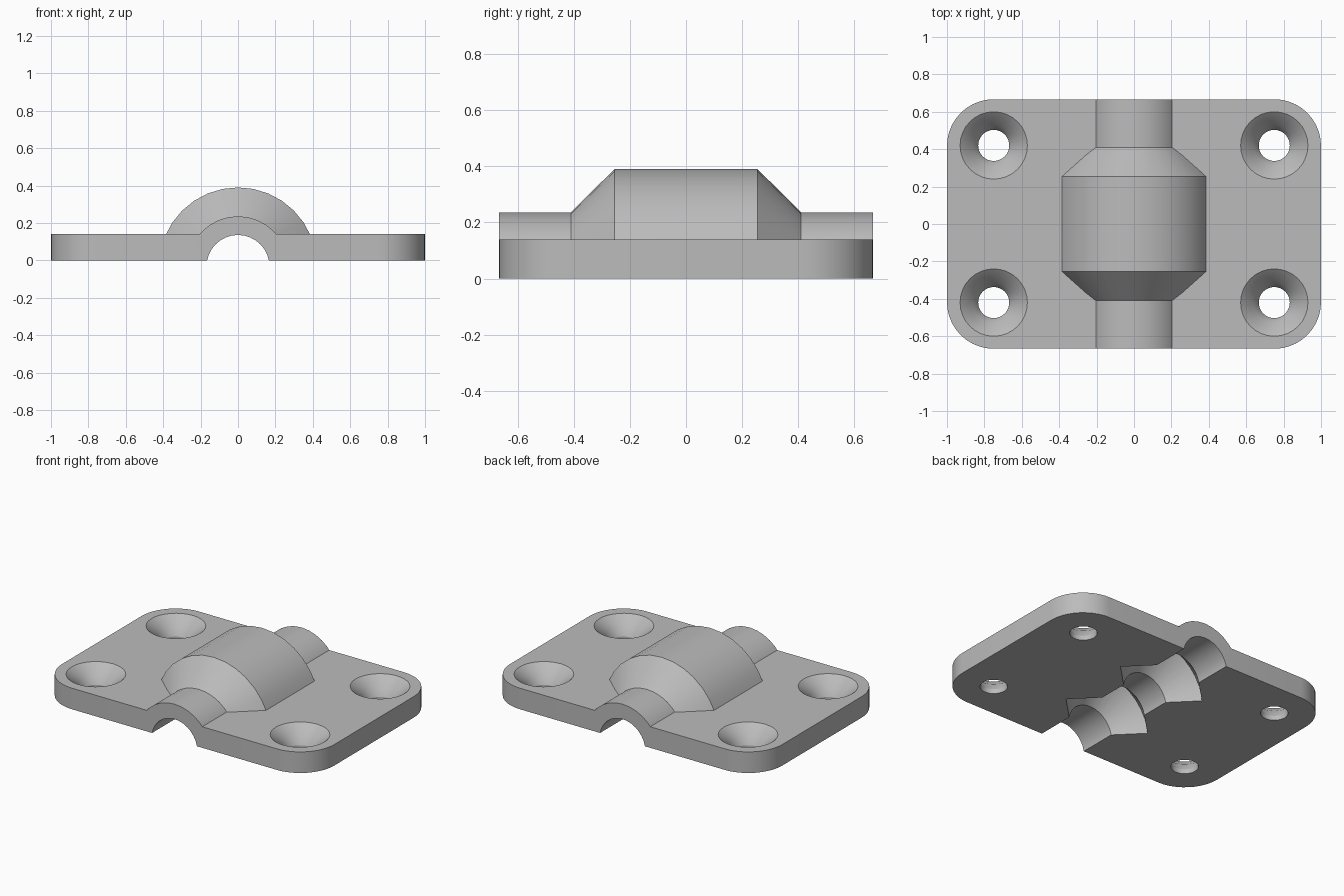
import bpy, bmesh
from math import sin, cos, pi, radians
from mathutils import Matrix

cube = bpy.data.objects.get("Cube")
if cube:
    bpy.data.objects.remove(cube, do_unlink=True)

grey = bpy.data.materials.new("light_grey")
grey.use_nodes = True
grey.diffuse_color = (0.5, 0.5, 0.5, 1)
grey.node_tree.nodes["Principled BSDF"].inputs["Base Color"].default_value = grey.diffuse_color

HALF_Y, THICK, AXIS_Z, SIDES = 0.667, 0.14, -0.032, 32


def finish(name, bm):
    bmesh.ops.recalc_face_normals(bm, faces=bm.faces)
    mesh = bpy.data.meshes.new(name)
    bm.to_mesh(mesh)
    bm.free()
    mesh.materials.append(grey)
    obj = bpy.data.objects.new(name, mesh)
    bpy.context.collection.objects.link(obj)
    return obj


def lathe(name, profile, matrix):
    """Closed solid turned about z from (radius, height) pairs."""
    bm = bmesh.new()
    rings = [[bm.verts.new((r * cos(2 * pi * i / SIDES), r * sin(2 * pi * i / SIDES), h))
              for i in range(SIDES)] for r, h in profile]
    for low, high in zip(rings, rings[1:]):
        for i in range(SIDES):
            j = (i + 1) % SIDES
            bm.faces.new((low[i], low[j], high[j], high[i]))
    bm.faces.new(rings[0])
    bm.faces.new(rings[-1])
    bm.transform(matrix)
    return finish(name, bm)


def combine(target, other, operation):
    mod = target.modifiers.new(operation.lower(), 'BOOLEAN')
    mod.operation, mod.solver, mod.object = operation, 'EXACT', other
    bpy.context.view_layer.objects.active = target
    bpy.ops.object.modifier_apply(modifier=mod.name)
    bpy.data.objects.remove(other, do_unlink=True)


def mirrored(half):
    return [(r, -y) for r, y in reversed(half)] + half


# Rounded rectangular plate, left long below so the trim gives a clean base
bm = bmesh.new()
corner, steps = 0.25, 10
outline = []
for k, (sx, sy) in enumerate([(1, 1), (-1, 1), (-1, -1), (1, -1)]):
    for i in range(steps + 1):
        a = (k + i / steps) * pi / 2
        outline.append(bm.verts.new((sx * (1 - corner) + corner * cos(a),
                                     sy * (HALF_Y - corner) + corner * sin(a), -0.1)))
base = bm.faces.new(outline)
top = bmesh.ops.extrude_face_region(bm, geom=[base])["geom"]
bmesh.ops.translate(bm, vec=(0, 0, THICK + 0.1),
                    verts=[v for v in top if isinstance(v, bmesh.types.BMVert)])
plate = finish("clamp_plate", bm)

# Raised housing along y
along_y = Matrix.Translation((0, 0, AXIS_Z)) @ Matrix.Rotation(radians(-90), 4, 'X')
housing = lathe("housing", mirrored([(0.422, 0.255), (0.268, 0.41), (0.268, 0.72)]), along_y)
combine(plate, housing, 'UNION')

# Trim the base and both ends flush
bm = bmesh.new()
bmesh.ops.create_cube(bm, size=1)
bm.transform(Matrix.Translation((0, 0, 0.5)) @ Matrix.Diagonal((2.4, 2 * HALF_Y - 0.001, 1, 1)))
combine(plate, finish("trim_box", bm), 'INTERSECT')

# Channel with two V-shaped ring grooves
channel = lathe("channel_cutter", mirrored(
    [(0.168, 0.1), (0.323, 0.255), (0.168, 0.41), (0.168, 0.8)]), along_y)
combine(plate, channel, 'DIFFERENCE')

# Countersunk screw holes
for sx in (-1, 1):
    for sy in (-1, 1):
        hole = lathe("hole_cutter", [(0.083, -0.1), (0.083, 0.03), (0.109, 0.08),
                                     (0.18, THICK), (0.18, 0.2)],
                     Matrix.Translation((0.75 * sx, 0.42 * sy, 0)))
        combine(plate, hole, 'DIFFERENCE')

# Smooth curved walls, keep machined edges crisp
bpy.ops.object.select_all(action='DESELECT')
plate.select_set(True)
bpy.context.view_layer.objects.active = plate
bpy.ops.object.shade_smooth_by_angle(angle=radians(25))
